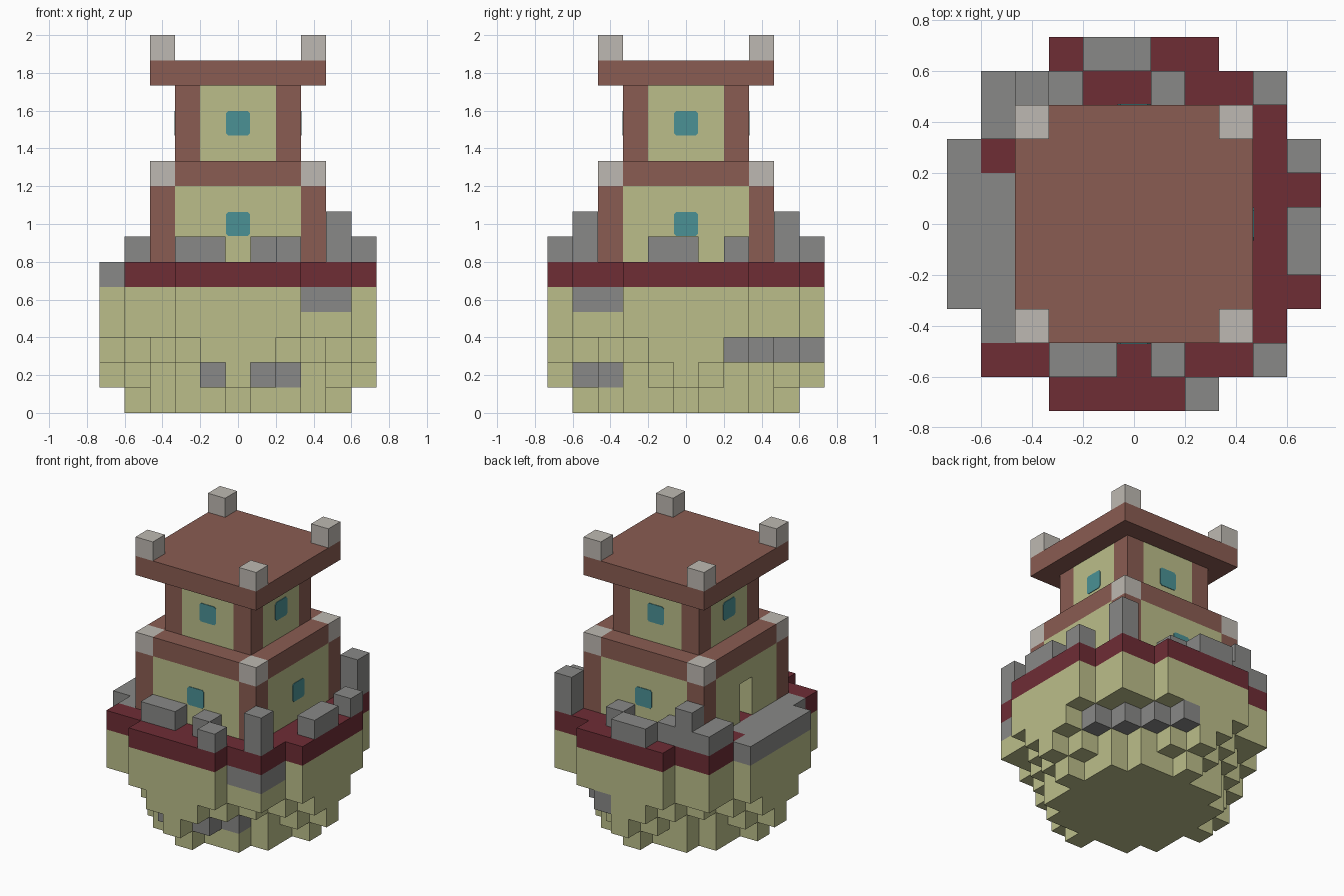
import bpy, bmesh
from mathutils import Vector

cube = bpy.data.objects.get("Cube")
if cube:
    bpy.data.objects.remove(cube, do_unlink=True)

U = 2 / 15  # block size
COLOURS = {
    "sandstone": (0.50, 0.515, 0.254),
    "grey_stone": (0.25, 0.25, 0.243),
    "brown_wood": (0.254, 0.107, 0.084),
    "dark_red": (0.156, 0.026, 0.036),
    "pale_stone": (0.515, 0.485, 0.445),
    "teal_glass": (0.07, 0.285, 0.3),
}
MATS = {}
for name, rgb in COLOURS.items():
    m = bpy.data.materials.new(name)
    m.use_nodes = True
    m.diffuse_color = (*rgb, 1)
    m.node_tree.nodes["Principled BSDF"].inputs["Base Color"].default_value = (*rgb, 1)
    MATS[name] = m


def finish(name, bm, mats):
    mesh = bpy.data.meshes.new(name)
    bm.to_mesh(mesh)
    bm.free()
    for m in mats:
        mesh.materials.append(MATS[m])
    obj = bpy.data.objects.new(name, mesh)
    bpy.context.collection.objects.link(obj)
    return obj


def blocks(name, cells):
    """Skin a {(x, y, layer): material} grid with its outer faces only."""
    mats = sorted(set(cells.values()))
    bm = bmesh.new()
    for cell, mat in cells.items():
        centre = Vector(cell) + Vector((0, 0, 0.5))
        for axis in range(3):
            for sign in (-1, 1):
                n = Vector((0, 0, 0))
                n[axis] = sign
                if tuple(int(c + d) for c, d in zip(cell, n)) in cells:
                    continue
                a = Vector((0, 0, 0))
                a[(axis + 1) % 3] = 0.5
                b = n.cross(a)
                corners = (-a - b, a - b, a + b, b - a)
                f = bm.faces.new([bm.verts.new((centre + n / 2 + c) * U) for c in corners])
                f.material_index = mats.index(mat)
    bmesh.ops.remove_doubles(bm, verts=bm.verts[:], dist=0.001)
    bmesh.ops.dissolve_limit(bm, angle_limit=0.01, verts=bm.verts[:], edges=bm.edges[:],
                             delimit={'MATERIAL'})
    return finish(name, bm, mats)


def square(r):
    return [(x, y) for x in range(-r, r + 1) for y in range(-r, r + 1)]


def storey(half, layers):
    """Square storey with timber corner posts."""
    return {(x, y, z): "brown_wood" if abs(x) == abs(y) == half else "sandstone"
            for x, y in square(half) for z in layers}


def slab(half, z):
    return {(x, y, z): "brown_wood" for x, y in square(half)}


def corners(half, z):
    return {(sx * half, sy * half, z): "pale_stone" for sx in (-1, 1) for sy in (-1, 1)}


# Footprint: a square with a wide bay on each side
plan = [(x, y) for x, y in square(5) if max(abs(x), abs(y)) < 5 or min(abs(x), abs(y)) < 3]

# Rounded base, stepping inwards towards the ground
base = {}
for x, y in plan:
    reach = abs(x) + abs(y)
    keep = (x * x + y * y <= 16, reach <= 5, reach <= 6, True, True)
    for z, solid in enumerate(keep):
        if solid:
            base[x, y, z] = "sandstone"
# Odd grey stones set in the base
grey_patches = [(4, -4, 4), (3, -4, 4), (4, -3, 4),
                (4, 2, 2), (3, 3, 2), (2, 4, 2), (1, 5, 2), (5, 1, 2),
                (1, -4, 1), (2, -3, 1), (-1, -4, 1)]
for c in grey_patches[:7] + grey_patches[8:]:
    base[c] = "grey_stone"
blocks("rock_base", base)

# Red rampart floor with a grey landing on one side
rampart = {}
for x, y in plan:
    landing = x == -5 or (x == -4 and -3 <= y <= 1)
    rampart[x, y, 5] = "grey_stone" if landing else "dark_red"
blocks("rampart", rampart)

# Broken battlements
merlons = [(-1, 5), (0, 5), (-4, 4), (-3, 4), (-2, 4), (1, 4), (4, 4), (-4, 3),
           (5, 2), (5, 0), (5, -1), (4, -4), (1, -4), (-1, -4), (-2, -4), (2, -5)]
tall = [(4, 4), (4, -4), (-3, 4)]
wall = {(x, y, 6): "grey_stone" for x, y in merlons}
wall.update({(x, y, 7): "grey_stone" for x, y in tall})
blocks("battlements", wall)

# Lower tower with a doorway opening onto the landing
lower = storey(3, range(6, 9))
for z in (6, 7):
    del lower[-3, 0, z]
blocks("lower_tower", lower)
blocks("lower_cornice", {**slab(3, 9), **corners(3, 9)})

# Upper tower, roof and corner pinnacles
blocks("upper_tower", storey(2, range(10, 13)))
blocks("roof", slab(3, 13))
blocks("roof_pinnacles", corners(3, 14))


def window(name, direction, half, layer):
    """Thin pane with clipped corners on one tower wall."""
    d = Vector(direction)
    side = Vector((-d.y, d.x, 0))
    up = Vector((0, 0, 1))
    w, c = 0.064, 0.012
    centre = d * (half + 0.5) * U + up * (layer + 0.5) * U
    outline = [(w, c - w), (w, w - c), (w - c, w), (c - w, w),
               (-w, w - c), (-w, c - w), (c - w, -w), (w - c, -w)]
    bm = bmesh.new()
    f = bm.faces.new([bm.verts.new(centre + side * s + up * t) for s, t in outline])
    out = bmesh.ops.extrude_face_region(bm, geom=[f])["geom"]
    moved = [v for v in out if isinstance(v, bmesh.types.BMVert)]
    bmesh.ops.translate(bm, verts=moved, vec=d * 0.004)
    bmesh.ops.recalc_face_normals(bm, faces=bm.faces[:])
    finish(name, bm, ["teal_glass"])


sides = {"front": (0, -1, 0), "back": (0, 1, 0), "left": (1, 0, 0), "right": (-1, 0, 0)}
for label, direction in sides.items():
    window("upper_window_" + label, direction, 2, 11)
    if label != "right":
        window("lower_window_" + label, direction, 3, 7)
